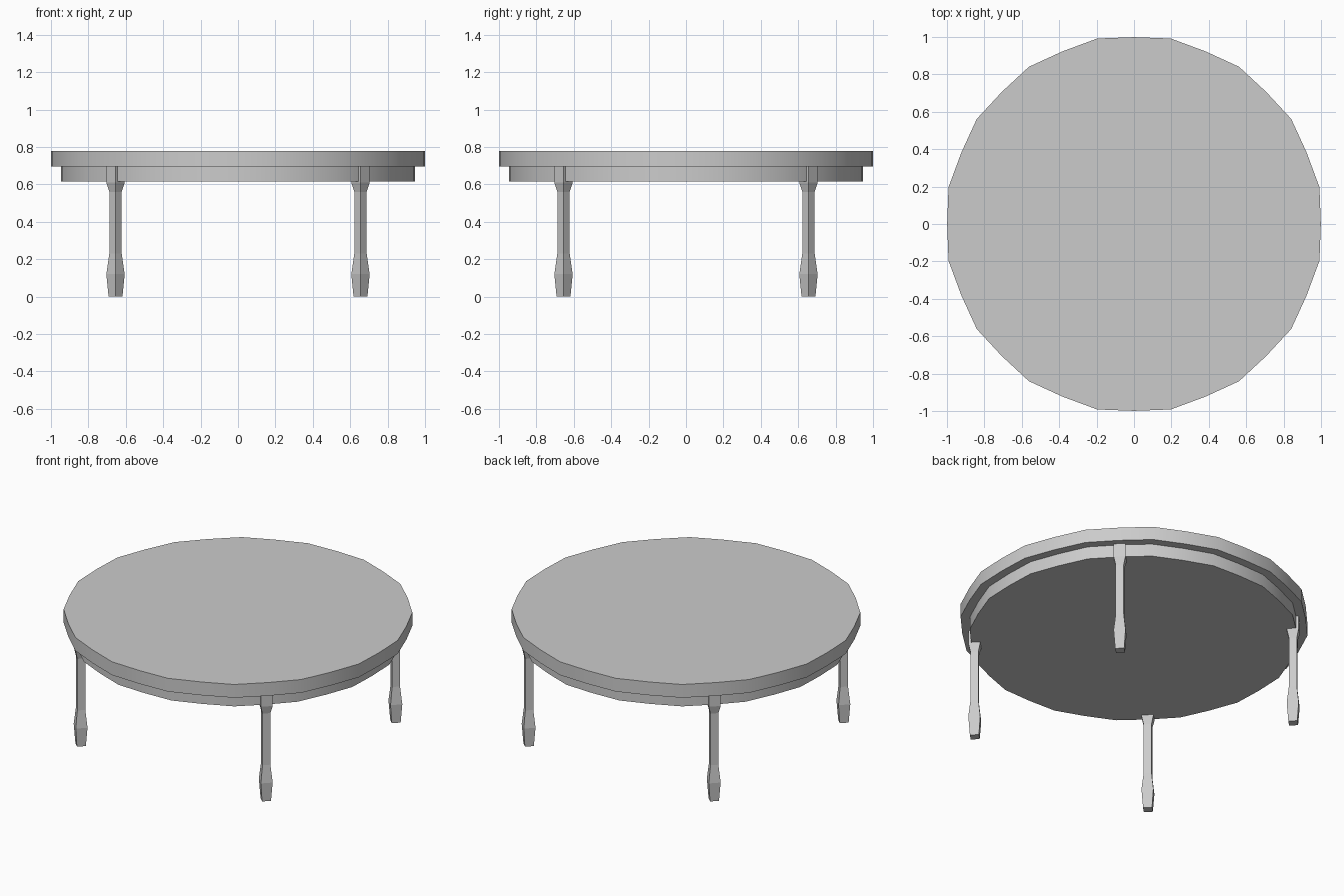
import bpy
import bmesh
from math import cos, sin, pi, radians

if "Cube" in bpy.data.objects:
    bpy.data.objects.remove(bpy.data.objects["Cube"])


def loft(name, rings):
    """Closed solid skinned through a list of equal-length point rings."""
    bm = bmesh.new()
    loops = [[bm.verts.new(p) for p in ring] for ring in rings]
    n = len(loops[0])
    for lo, hi in zip(loops, loops[1:]):
        for i in range(n):
            j = (i + 1) % n
            bm.faces.new((lo[i], lo[j], hi[j], hi[i]))
    bm.faces.new(loops[0][::-1])
    bm.faces.new(loops[-1])
    mesh = bpy.data.meshes.new(name)
    bm.to_mesh(mesh)
    bm.free()
    obj = bpy.data.objects.new(name, mesh)
    bpy.context.collection.objects.link(obj)
    return obj


def disc_ring(scale, z):
    """Sixteen-sided outline with slightly bulged side midpoints."""
    pts = []
    for i in range(32):
        r = scale * (1.011 if i % 2 else 0.999)
        a = i * pi / 16
        pts.append((r * cos(a), r * sin(a), z))
    return pts


def disc(name, scale, z0, z1):
    obj = loft(name, [disc_ring(scale, z0), disc_ring(scale, z1)])
    bpy.ops.object.select_all(action='DESELECT')
    obj.select_set(True)
    bpy.context.view_layer.objects.active = obj
    bpy.ops.object.shade_smooth_by_angle(angle=radians(40))


# Round top and the recessed apron below it
disc("table_top", 0.99 / 0.99, 0.695, 0.78)
disc("apron", 0.947, 0.615, 0.695)

# Square legs set diagonally: (height, half diagonal) from foot to block
LEG = [(0.0, 0.037), (0.12, 0.049), (0.23, 0.033),
       (0.56, 0.033), (0.61, 0.049), (0.695, 0.049)]
names = {(1, -1): "front_right_leg", (-1, -1): "front_left_leg",
         (1, 1): "back_right_leg", (-1, 1): "back_left_leg"}
for (sx, sy), name in names.items():
    rings = [[(sx * 0.655 + d * cos(k * pi / 2),
               sy * 0.655 + d * sin(k * pi / 2), z) for k in range(4)]
             for z, d in LEG]
    loft(name, rings)
